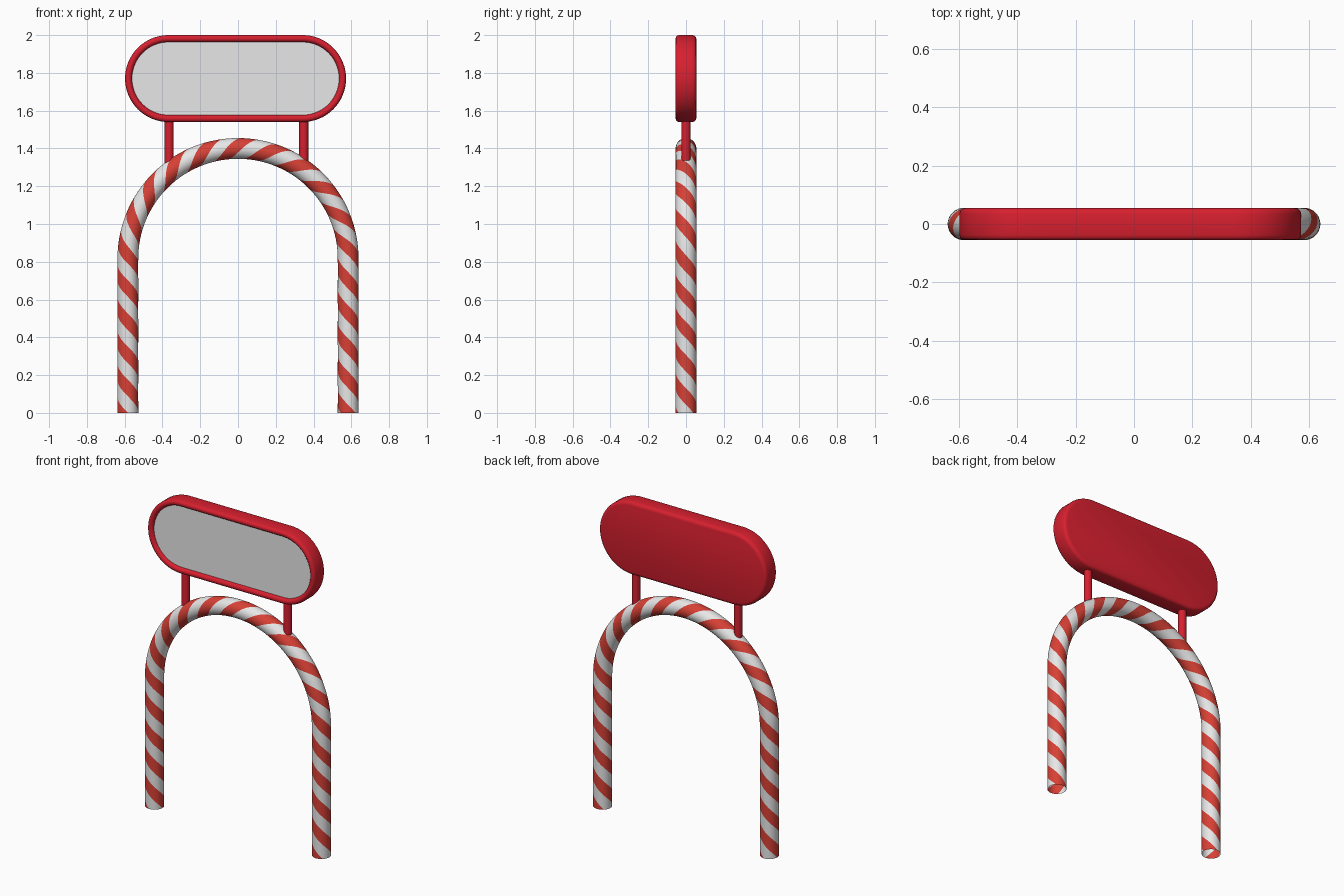
import bpy, bmesh, math
from mathutils import Vector

if "Cube" in bpy.data.objects:
    bpy.data.objects.remove(bpy.data.objects["Cube"])


def material(name, rgb):
    m = bpy.data.materials.new(name)
    m.diffuse_color = (*rgb, 1)
    m.use_nodes = True
    m.node_tree.nodes["Principled BSDF"].inputs["Base Color"].default_value = m.diffuse_color
    return m


WHITE = material("white", (0.80, 0.80, 0.80))
STRIPE = material("stripe_red", (0.68, 0.052, 0.036))
RED = material("sign_red", (0.68, 0.014, 0.028))


def make_object(name, bm, mats, angle=40):
    me = bpy.data.meshes.new(name)
    bm.to_mesh(me)
    bm.free()
    for m in mats:
        me.materials.append(m)
    ob = bpy.data.objects.new(name, me)
    bpy.context.collection.objects.link(ob)
    bpy.ops.object.select_all(action='DESELECT')
    ob.select_set(True)
    bpy.context.view_layer.objects.active = ob
    bpy.ops.object.shade_smooth_by_angle(angle=math.radians(angle))
    return ob


# Striped arch: open tube whose vertices twist along the path, so stripes follow edges
R, LEG, TUBE = 0.583, 0.817, 0.055
PITCH, PHASE = 0.351, math.radians(45)
RINGS, SIDES = 300, 32
LENGTH = 2 * LEG + math.pi * R


def arch_point(s):
    """Centre and outward direction at distance s from the left foot."""
    if s < LEG:
        return Vector((-R, 0, s)), Vector((-1, 0, 0))
    if s > LENGTH - LEG:
        return Vector((R, 0, LENGTH - s)), Vector((1, 0, 0))
    a = math.pi - (s - LEG) / R
    d = Vector((math.cos(a), 0, math.sin(a)))
    return Vector((0, 0, LEG)) + d * R, d


bm = bmesh.new()
rings = []
front = Vector((0, -1, 0))
for i in range(RINGS + 1):
    s = LENGTH * i / RINGS
    c, out = arch_point(s)
    ring = []
    for j in range(SIDES):
        a = PHASE - math.tau * s / PITCH + math.tau * j / SIDES
        ring.append(bm.verts.new(c + (out * math.cos(a) + front * math.sin(a)) * TUBE))
    rings.append(ring)
quarter = SIDES // 4
for r0, r1 in zip(rings, rings[1:]):
    for j in range(SIDES):
        k = (j + 1) % SIDES
        f = bm.faces.new((r0[j], r0[k], r1[k], r1[j]))
        f.material_index = ((j + quarter // 2) // quarter) % 2 == 0
make_object("striped_arch", bm, [WHITE, STRIPE], 60)

# Sign: pill outline swept through a rounded rim profile, with a recessed white panel
CX, CZ, HALF_W, HALF_H = -0.013, 1.77, 0.585, 0.23


def pill(bm, inset, y, n=32):
    r = HALF_H - inset
    verts = []
    for side, start in ((1, -math.pi / 2), (-1, math.pi / 2)):
        for i in range(n + 1):
            a = start + math.pi * i / n
            verts.append(bm.verts.new((CX + side * (HALF_W - HALF_H) + r * math.cos(a),
                                       y, CZ + r * math.sin(a))))
    return verts


profile = [(0.022, 0.055), (0.010, 0.052), (0.003, 0.045), (0, 0.034),
           (0, -0.038), (0.003, -0.047), (0.009, -0.053), (0.018, -0.055),
           (0.027, -0.053), (0.033, -0.047), (0.037, -0.036)]
bm = bmesh.new()
loops = [pill(bm, *p) for p in profile]
for a, b in zip(loops, loops[1:]):
    for i in range(len(a)):
        k = (i + 1) % len(a)
        bm.faces.new((a[i], a[k], b[k], b[i]))
bm.faces.new(loops[0])
bm.faces.new(loops[-1]).material_index = 1
bmesh.ops.recalc_face_normals(bm, faces=bm.faces)
make_object("sign_board", bm, [RED, WHITE])

# Posts joining the arch and the sign
for name, x in (("left_post", -0.365), ("right_post", 0.348)):
    bm = bmesh.new()
    bmesh.ops.create_cone(bm, cap_ends=True, segments=24, radius1=0.024, radius2=0.024, depth=0.25)
    bmesh.ops.translate(bm, verts=bm.verts, vec=(x, 0, 1.445))
    make_object(name, bm, [RED])
